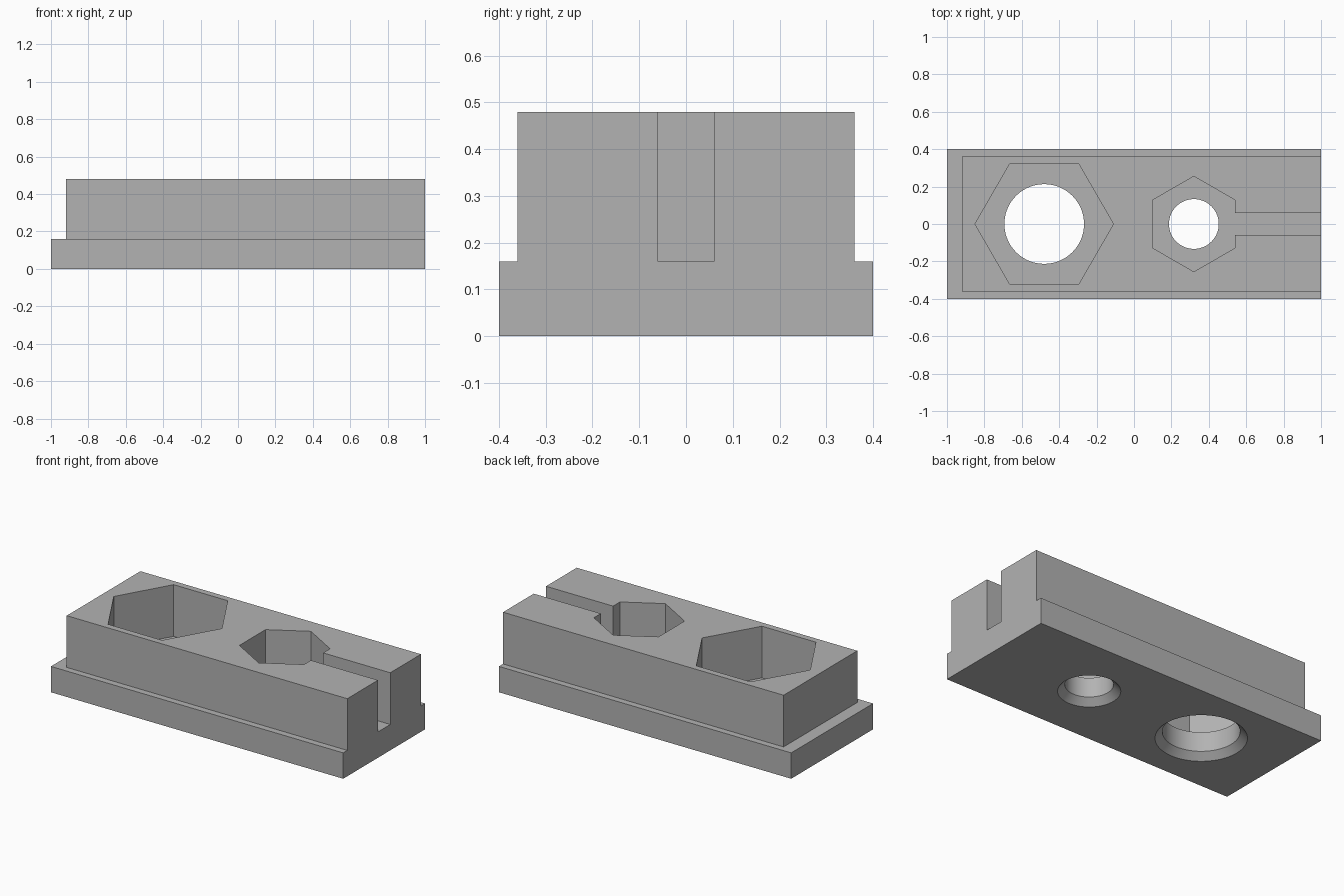
import bpy, bmesh, math
from mathutils import Matrix

cube = bpy.data.objects.get("Cube")
if cube:
    bpy.data.objects.remove(cube, do_unlink=True)

TOP, STEP, OVER = 0.48, 0.16, 0.6

grey = bpy.data.materials.new("plain_grey")
grey.use_nodes = True
COLOUR = (0.45, 0.45, 0.45, 1)
grey.diffuse_color = COLOUR
grey.node_tree.nodes["Principled BSDF"].inputs["Base Color"].default_value = COLOUR


def add_object(name, bm):
    bmesh.ops.recalc_face_normals(bm, faces=bm.faces)
    mesh = bpy.data.meshes.new(name)
    bm.to_mesh(mesh)
    bm.free()
    mesh.materials.append(grey)
    obj = bpy.data.objects.new(name, mesh)
    bpy.context.collection.objects.link(obj)
    return obj


def box(name, x0, x1, half_y, z0, z1):
    bm = bmesh.new()
    size = Matrix.Diagonal((x1 - x0, 2 * half_y, z1 - z0, 1))
    place = Matrix.Translation(((x0 + x1) / 2, 0, (z0 + z1) / 2))
    bmesh.ops.create_cube(bm, size=1, matrix=place @ size)
    return add_object(name, bm)


def prism(name, x, sides, r0, r1, z0, z1, turn=0):
    """Regular prism or frustum standing on the z axis at x."""
    bm = bmesh.new()
    place = Matrix.Translation((x, 0, (z0 + z1) / 2)) @ Matrix.Rotation(turn, 4, "Z")
    bmesh.ops.create_cone(bm, cap_ends=True, segments=sides, radius1=r0,
                          radius2=r1, depth=z1 - z0, matrix=place)
    return add_object(name, bm)


# Stepped body: wide foot and narrower block, one profile run along x
bm = bmesh.new()
half = [(0.4, 0), (0.4, STEP), (0.36, STEP), (0.36, TOP)]
profile = half + [(-y, z) for y, z in reversed(half)]
face = bm.faces.new([bm.verts.new((-1, y, z)) for y, z in profile])
run = bmesh.ops.extrude_face_region(bm, geom=[face])["geom"]
bmesh.ops.translate(bm, vec=(2, 0, 0),
                    verts=[v for v in run if isinstance(v, bmesh.types.BMVert)])
body = add_object("holder_block", bm)

# Step at the left end and the slot at the right end
cutters = [box("end_step_cutter", -1.2, -0.92, 0.5, STEP, OVER),
           box("slot_cutter", 0.4, 1.2, 0.06, STEP, OVER)]

# Hexagonal pockets, each with a round through hole and countersink below
for name, x, hex_r, turn, hole_r in (("large", -0.48, 0.37, math.pi / 6, 0.213),
                                     ("small", 0.32, 0.255, 0, 0.133)):
    cutters += [
        prism(name + "_hex_cutter", x, 6, hex_r, hex_r, STEP, OVER, turn),
        prism(name + "_hole_cutter", x, 72, hole_r, hole_r, -0.1, 0.3),
        prism(name + "_sink_cutter", x, 72, hole_r + 0.06, hole_r, -0.02, 0.04)]

bpy.ops.object.select_all(action="DESELECT")
body.select_set(True)
bpy.context.view_layer.objects.active = body
for cutter in cutters:
    cutter.hide_render = True
    mod = body.modifiers.new(cutter.name, "BOOLEAN")
    mod.operation, mod.solver, mod.object = "DIFFERENCE", "EXACT", cutter
    bpy.ops.object.modifier_apply(modifier=mod.name)
    bpy.data.objects.remove(cutter, do_unlink=True)

bpy.ops.object.shade_smooth_by_angle(angle=math.radians(25))
